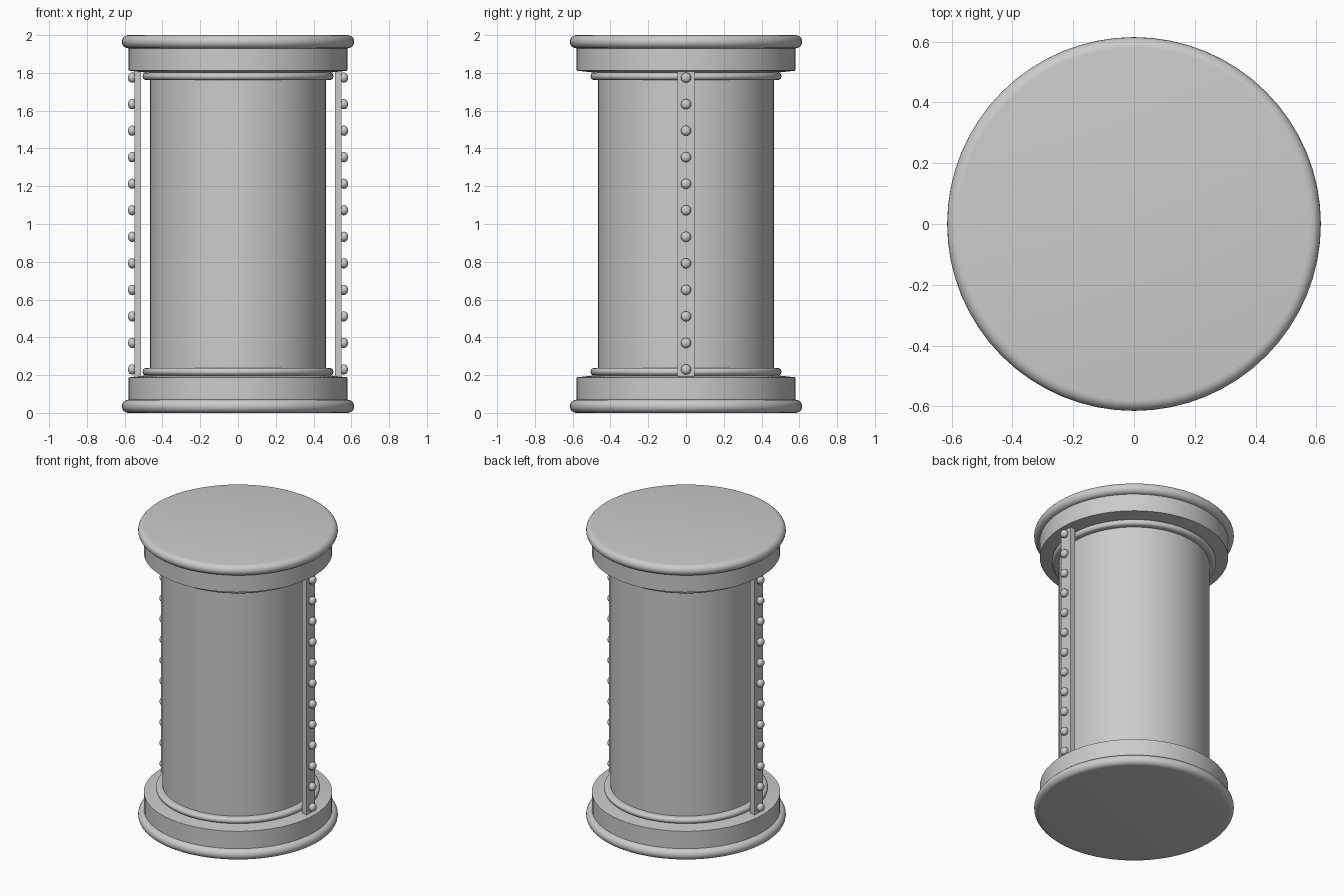
import bpy, bmesh, math
from mathutils import Matrix

if "Cube" in bpy.data.objects:
    bpy.data.objects.remove(bpy.data.objects["Cube"])


def finish(name, bm):
    bmesh.ops.remove_doubles(bm, verts=bm.verts, dist=1e-5)
    bmesh.ops.recalc_face_normals(bm, faces=bm.faces)
    me = bpy.data.meshes.new(name)
    bm.to_mesh(me)
    bm.free()
    ob = bpy.data.objects.new(name, me)
    bpy.context.collection.objects.link(ob)
    bpy.ops.object.select_all(action='DESELECT')
    ob.select_set(True)
    bpy.context.view_layer.objects.active = ob
    bpy.ops.object.shade_smooth_by_angle(angle=math.radians(35))
    return ob


def lathe(name, profile, steps=64, matrix=None):
    # spin a closed-to-axis (radius, height) profile around z
    bm = bmesh.new()
    vs = [bm.verts.new((r, 0, z)) for r, z in profile]
    es = [bm.edges.new(p) for p in zip(vs, vs[1:])]
    bmesh.ops.spin(bm, geom=vs + es, cent=(0, 0, 0), axis=(0, 0, 1),
                   angle=2 * math.pi, steps=steps)
    if matrix:
        bm.transform(matrix)
    return finish(name, bm)


def rounded(r_out, z0, z1, n=10):
    # half-round outer edge between two heights
    h = (z1 - z0) / 2
    return [(r_out - h + h * math.cos(a), z0 + h + h * math.sin(a))
            for a in (-math.pi / 2 + math.pi * i / n for i in range(n + 1))]


# Shaft
lathe("shaft", [(0, 0.15), (0.465, 0.15), (0.465, 1.85), (0, 1.85)])

# Base and cap: rim, drum with slightly sloped shoulder, inner ring
end_profile = ([(0, 0)] + rounded(0.615, 0, 0.07)
               + [(0.58, 0.07), (0.58, 0.188), (0.51, 0.196)]
               + rounded(0.505, 0.198, 0.238) + [(0.46, 0.238), (0, 0.238)])
lathe("base", end_profile)
lathe("cap", [(r, 2 - z) for r, z in end_profile])

# Side strips with rows of studs
stud_profile = [(0, 0), (0.021, 0), (0.026, 0.006), (0.027, 0.017),
                (0.024, 0.026), (0.018, 0.032), (0.009, 0.035), (0, 0.036)]
for side, sx in (("right", 1), ("left", -1)):
    bm = bmesh.new()
    bmesh.ops.create_cube(bm, size=1, matrix=Matrix.Translation((sx * 0.53, 0, 1))
                          @ Matrix.Diagonal((0.034, 0.09, 1.63, 1)))
    finish(side + "_strip", bm)
    for i in range(12):
        z = 0.23 + i * 1.545 / 11
        m = Matrix.Translation((sx * 0.546, 0, z)) @ Matrix.Rotation(sx * math.pi / 2, 4, 'Y')
        lathe(f"{side}_stud_{i + 1}", stud_profile, 16, m)
